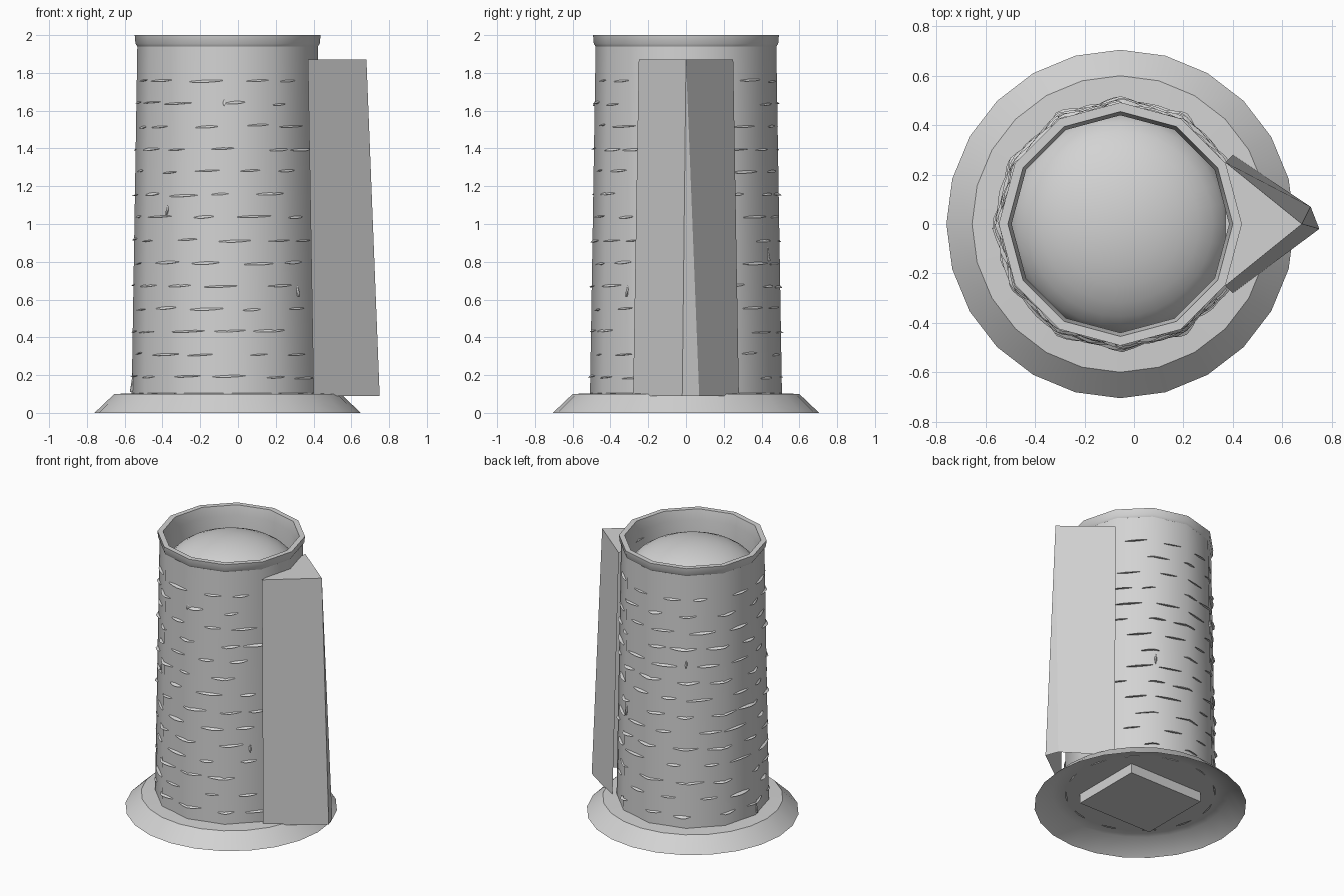
import bpy, bmesh, math, random
from mathutils import Vector

if "Cube" in bpy.data.objects:
    bpy.data.objects.remove(bpy.data.objects["Cube"])

random.seed(4)
CX = -0.055          # tower axis
SIDES = 12

grey = bpy.data.materials.new("stone grey")
grey.diffuse_color = (0.65, 0.65, 0.65, 1)
grey.use_nodes = True
grey.node_tree.nodes["Principled BSDF"].inputs["Base Color"].default_value = grey.diffuse_color


def add_object(name, verts, faces, smooth=None):
    mesh = bpy.data.meshes.new(name)
    mesh.from_pydata(verts, [], faces)
    mesh.materials.append(grey)
    obj = bpy.data.objects.new(name, mesh)
    bpy.context.collection.objects.link(obj)
    if smooth:
        bpy.ops.object.select_all(action='DESELECT')
        obj.select_set(True)
        bpy.context.view_layer.objects.active = obj
        bpy.ops.object.shade_smooth_by_angle(angle=math.radians(smooth))
    return obj


def lathe(name, profile, sides, smooth=40):
    """Spin (radius, z) points around the tower axis; zero radius closes to a tip."""
    verts, rings, faces = [], [], []
    for r, z in profile:
        n = sides if r > 0 else 1
        rings.append([len(verts) + k for k in range(n)])
        for k in range(n):
            a = 2 * math.pi * k / sides
            verts.append((CX + r * math.cos(a), r * math.sin(a), z))
    for lo, hi in zip(rings, rings[1:]):
        for k in range(sides):
            j = (k + 1) % sides
            if len(lo) == 1:
                faces.append((lo[0], hi[j], hi[k]))
            elif len(hi) == 1:
                faces.append((lo[k], lo[j], hi[0]))
            else:
                faces.append((lo[k], lo[j], hi[j], hi[k]))
    return add_object(name, verts, faces, smooth)


# Flared foot, hollow underneath
lathe("foot_skirt", [(0.50, 0.09), (0.585, 0.09), (0.705, 0.0),
                     (0.60, 0.10), (0.48, 0.105)], 24)

# Tapered tower wall with closed underside
R0, Z0, R1, Z1 = 0.508, 0.09, 0.478, 1.95
lathe("tower_wall", [(0, Z0), (R0, Z0), (R1, Z1)], SIDES)

# Thin lip, running down inside to the dome
lathe("top_rim", [(R1, 1.94), (0.488, 1.955), (0.492, 2.0), (0.455, 2.0),
                  (0.44, 1.93), (0.44, 1.65)], SIDES)

# Dome sunk inside the lip
steps = 8
dome = [(0.45 * math.cos(math.pi / 2 * i / steps),
         1.72 + 0.25 * math.sin(math.pi / 2 * i / steps)) for i in range(steps)]
lathe("inner_dome", dome + [(0, 1.97)], 32, 60)

# Rectangular block under the tower
x0, x1, y0, y1, za, zb = CX - 0.30, CX + 0.30, -0.265, 0.265, 0.02, 0.095
add_object("under_block",
           [(x, y, z) for z in (za, zb) for x, y in
            ((x0, y0), (x1, y0), (x1, y1), (x0, y1))],
           [(3, 2, 1, 0), (4, 5, 6, 7)] +
           [(i, (i + 1) % 4, (i + 1) % 4 + 4, i + 4) for i in range(4)])

# Wedge buttress, open at the back and bottom
add_object("buttress",
           [(0.40, -0.28, 0.09), (0.75, -0.02, 0.09), (0.715, 0.07, 0.09),
            (0.40, 0.28, 0.09), (0.37, -0.25, 1.87), (0.68, 0, 1.87),
            (0.37, 0.25, 1.87)],
           [(0, 1, 5, 4), (1, 2, 5), (2, 3, 6, 5), (4, 5, 6)])


def wall_point(a, z, out):
    """Point on the faceted wall at angle a, pushed outward."""
    r = R0 + (R1 - R0) * (z - Z0) / (Z1 - Z0)
    seg = 2 * math.pi / SIDES
    r *= math.cos(seg / 2) / math.cos(a % seg - seg / 2)
    return Vector((CX + (r + out) * math.cos(a), (r + out) * math.sin(a), z))


def chip(verts, faces, a, z, width, height, depth):
    """Thin wedge sliver: slopes out from the wall to a lower lip."""
    n, base = 4, len(verts)
    for i in range(n + 1):
        t = i / n
        swell = 0.35 + 0.65 * math.sin(math.pi * t)
        ang = a + (t - 0.5) * width / 0.49
        skew = (t - 0.5) * 0.006
        verts += [wall_point(ang, z + skew + height * swell / 2, -0.002),
                  wall_point(ang, z + skew - height * swell / 2, depth * swell),
                  wall_point(ang, z + skew - height * swell / 2, -0.004)]
    for i in range(n):
        p, q = base + 3 * i, base + 3 * i + 3
        faces += [(p + 1, q + 1, q, p), (p + 2, q + 2, q + 1, p + 1)]
    e = base + 3 * n
    faces += [(base, base + 2, base + 1), (e, e + 1, e + 2)]


# Horizontal courses of slivers around the wall
verts, faces = [], []
for row in range(14):
    z = 0.19 + 0.1208 * row
    for k in range(12):
        a = 2 * math.pi * (k + 0.5 * (row % 2)) / 12 + random.uniform(-0.09, 0.09)
        if math.cos(a) > 0.84:      # hidden by the buttress
            continue
        chip(verts, faces, a, z + random.uniform(-0.006, 0.006),
             random.uniform(0.09, 0.19), random.uniform(0.008, 0.018),
             random.uniform(0.010, 0.020))
add_object("mortar_courses", verts, faces)

# A few upright cracks
verts, faces = [], []
for deg, z, tall in ((228, 1.08, 0.06), (268, 1.645, 0.04), (320, 0.65, 0.07),
                     (182, 0.17, 0.12), (62, 0.85, 0.09), (120, 1.30, 0.06)):
    chip(verts, faces, math.radians(deg), z, 0.015, tall, 0.015)
add_object("upright_cracks", verts, faces)
